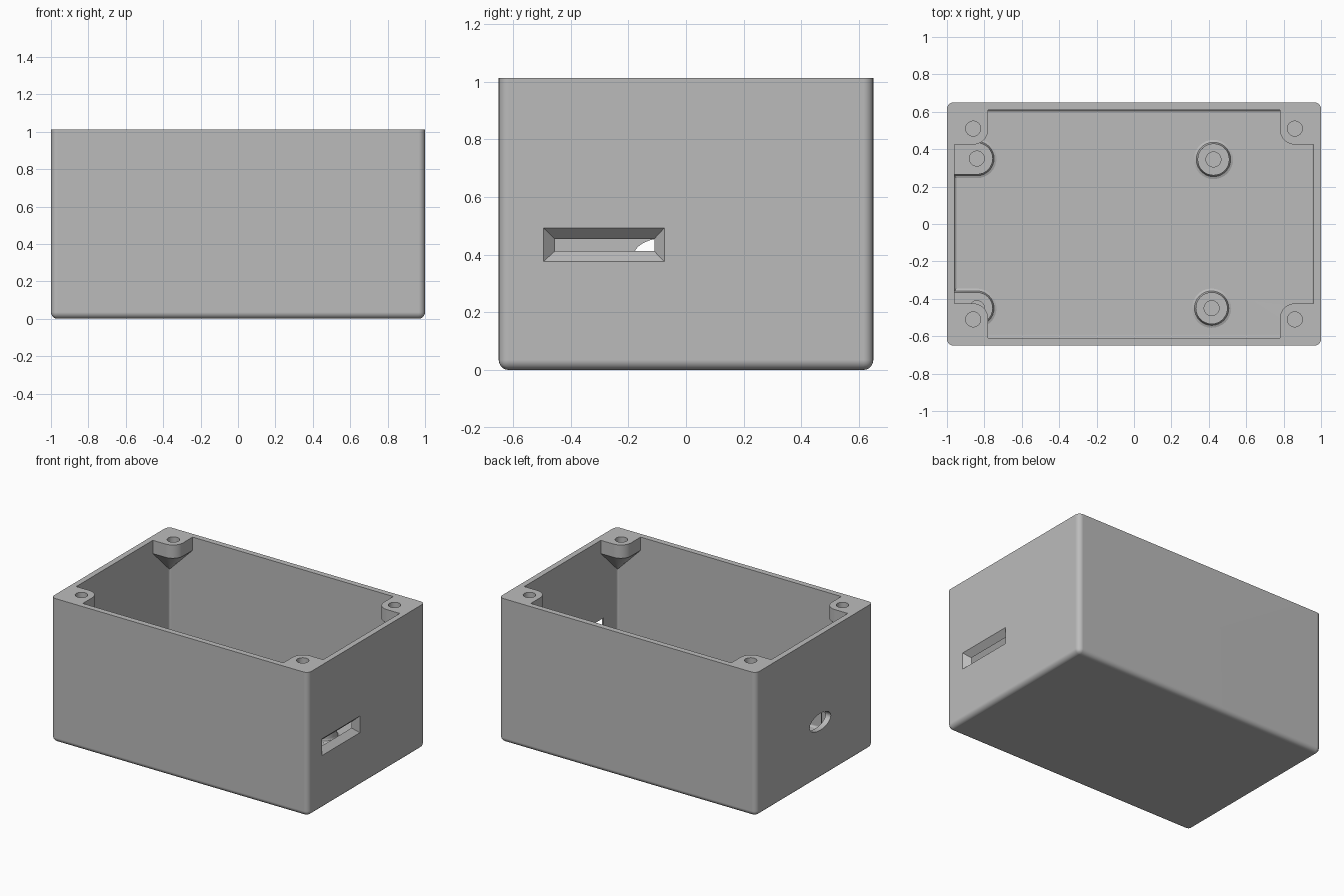
import bpy, bmesh, math

if "Cube" in bpy.data.objects:
    bpy.data.objects.remove(bpy.data.objects["Cube"])

TOP = 1.013
POST_TOP = 0.30
FLOOR = 0.04


def to_object(bm, name):
    bmesh.ops.recalc_face_normals(bm, faces=bm.faces[:])
    mesh = bpy.data.meshes.new(name)
    bm.to_mesh(mesh)
    bm.free()
    obj = bpy.data.objects.new(name, mesh)
    bpy.context.collection.objects.link(obj)
    return obj


def loft(name, rings):
    """Closed solid through rings of (x, y, z) points."""
    bm = bmesh.new()
    rows = [[bm.verts.new(p) for p in ring] for ring in rings]
    n = len(rows[0])
    for a, b in zip(rows, rows[1:]):
        for i in range(n):
            j = (i + 1) % n
            bm.faces.new((a[i], a[j], b[j], b[i]))
    bm.faces.new(rows[0][::-1])
    bm.faces.new(rows[-1])
    return to_object(bm, name)


def rounded_box(name, hx, hy, z0, z1, r):
    """Box with rounded upright and bottom edges."""
    bm = bmesh.new()
    bmesh.ops.create_cube(bm, size=1)
    for v in bm.verts:
        v.co = (v.co.x * 2 * hx, v.co.y * 2 * hy, z1 if v.co.z > 0 else z0)
    edges = [e for e in bm.edges if min(v.co.z for v in e.verts) < z1 - 0.001]
    bmesh.ops.bevel(bm, geom=edges, offset=r, segments=5, profile=0.5,
                    affect='EDGES')
    return to_object(bm, name)


def combine(body, other, operation):
    mod = body.modifiers.new("combine", 'BOOLEAN')
    mod.operation, mod.solver, mod.object = operation, 'EXACT', other
    bpy.context.view_layer.objects.active = body
    bpy.ops.object.modifier_apply(modifier=mod.name)
    bpy.data.objects.remove(other)


def circle(x, y, r, n=32):
    return [(x + r * math.cos(2 * math.pi * i / n),
             y + r * math.sin(2 * math.pi * i / n)) for i in range(n)]


def at(points, z):
    return [(x, y, z) for x, y in points]


def drill(body, x, y, r, z0, z1):
    ring = circle(x, y, r)
    combine(body, loft("drill", [at(ring, z0), at(ring, z1)]), 'DIFFERENCE')


# Hollow case
case = rounded_box("case", 1.0, 0.65, 0, TOP + 0.04, 0.035)
combine(case, rounded_box("cavity", 0.96, 0.61, FLOOR, TOP + 0.1, 0.015),
        'DIFFERENCE')

# Corner screw blocks, tapering down into the corners
corners = [(sx, sy) for sx in (-1, 1) for sy in (-1, 1)]
arc = [(0.86 - 0.08 * math.cos(a), 0.505 - 0.08 * math.sin(a))
       for a in [math.pi / 2 * i / 8 for i in range(9)]]
outline = [(0.98, 0.63), (0.78, 0.63)] + arc + [(0.98, 0.425)]
tip = [(0.962 + (x - 0.962) * 0.02, 0.612 + (y - 0.612) * 0.02)
       for x, y in outline]
for sx, sy in corners:
    mirrored = [[(x * sx, y * sy, z) for x, y in pts]
                for pts, z in ((tip, 0.74), (outline, 0.92), (outline, TOP + 0.02))]
    combine(case, loft("corner_block", mirrored), 'UNION')

# Trim the rim flat
trim = [(-1.2, -1), (1.2, -1), (1.2, 1), (-1.2, 1)]
combine(case, loft("trim", [at(trim, TOP), at(trim, TOP + 0.3)]), 'DIFFERENCE')


# Board posts with flared feet; the left pair runs into the side wall
def post_outline(x, y, r, to_wall):
    if not to_wall:
        return circle(x, y, r)
    half = [(x + r * math.cos(a), y + r * math.sin(a))
            for a in [math.pi * (i / 16 - 0.5) for i in range(17)]]
    return half + [(-0.98, y + r), (-0.98, y - r)]


posts = [(0.425, 0.345, False), (0.415, -0.45, False),
         (-0.84, 0.35, True), (-0.84, -0.45, True)]
for x, y, to_wall in posts:
    steps = [(0.105, 0.02), (0.105, FLOOR + 0.001), (0.092, FLOOR + 0.006),
             (0.085, FLOOR + 0.02), (0.085, POST_TOP)]
    rings = [at(post_outline(x, y, r, to_wall), z) for r, z in steps]
    combine(case, loft("board_post", rings), 'UNION')
    drill(case, x, y, 0.04, POST_TOP - 0.14, POST_TOP + 0.05)

# Screw holes in the corner blocks
for sx, sy in corners:
    drill(case, 0.86 * sx, 0.51 * sy, 0.04, TOP - 0.12, TOP + 0.05)


# Tapered slot in the right wall
def slot(x, t):
    y0, y1 = -0.455 - 0.04 * t, -0.11 + 0.035 * t
    z0, z1 = 0.412 - 0.036 * t, 0.455 + 0.038 * t
    return [(x, y0, z0), (x, y1, z0), (x, y1, z1), (x, y0, z1)]


combine(case, loft("slot", [slot(0.92, 0), slot(0.96, 0), slot(1.0, 1),
                            slot(1.04, 1)]), 'DIFFERENCE')

# Oval opening in the left wall
oval = [(y, z) for y, z in circle(0, 0, 1, 40)]
combine(case, loft("oval", [[(x, -0.063 + 0.117 * y, 0.40 + 0.059 * z)
                             for y, z in oval] for x in (-1.1, -0.9)]),
        'DIFFERENCE')

# Colour and shading
grey = bpy.data.materials.new("light grey")
grey.diffuse_color = (0.50, 0.50, 0.50, 1)
grey.use_nodes = True
grey.node_tree.nodes["Principled BSDF"].inputs["Base Color"].default_value = grey.diffuse_color
case.data.materials.clear()
case.data.materials.append(grey)
for poly in case.data.polygons:
    poly.material_index = 0
bpy.ops.object.select_all(action='DESELECT')
case.select_set(True)
bpy.context.view_layer.objects.active = case
bpy.ops.object.shade_smooth_by_angle(angle=math.radians(30))
weighted = case.modifiers.new("weighted normals", 'WEIGHTED_NORMAL')
weighted.keep_sharp = True
